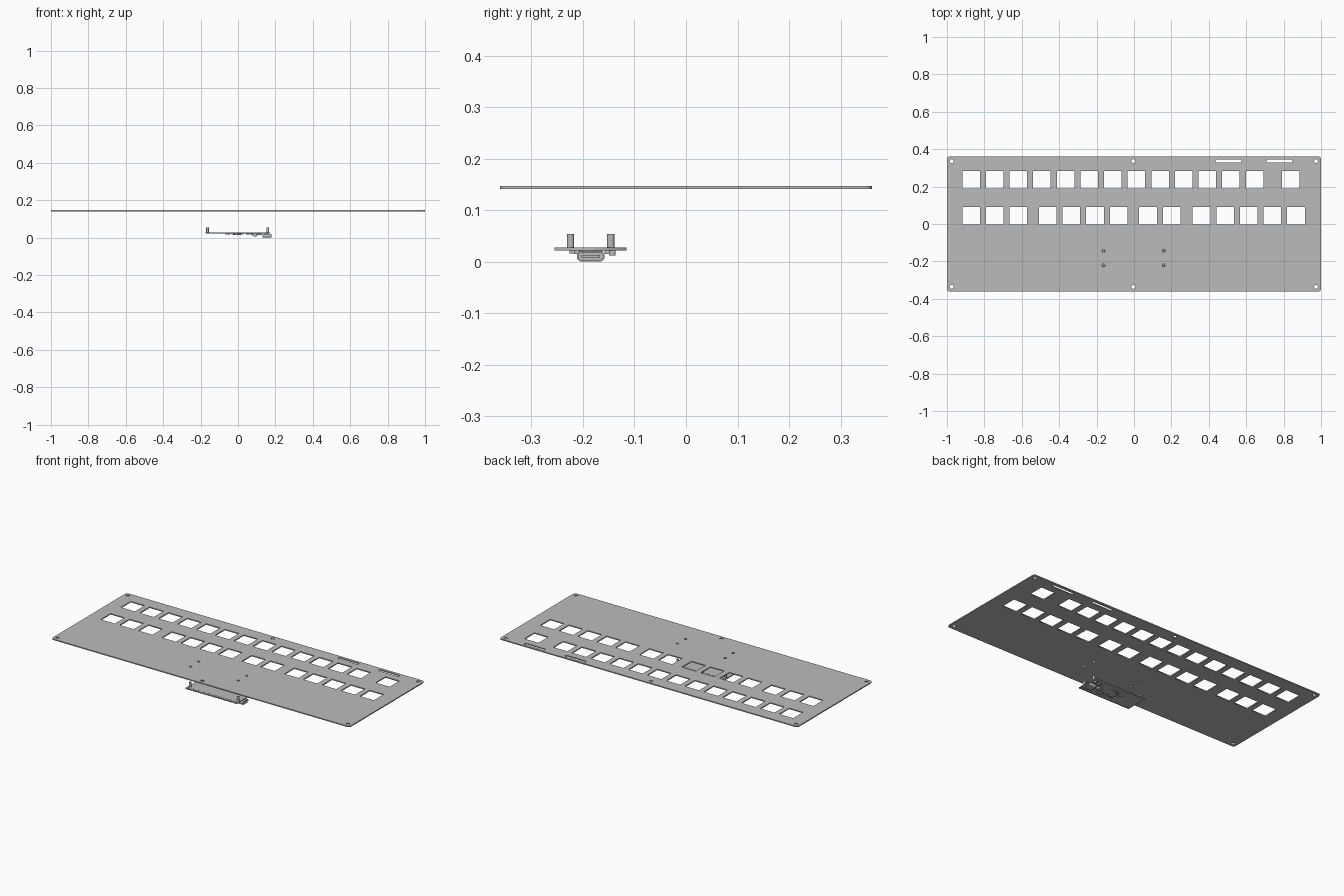
import bpy
from math import sin, cos, pi

if "Cube" in bpy.data.objects:
    bpy.data.objects.remove(bpy.data.objects["Cube"], do_unlink=True)

grey = bpy.data.materials.new("plain grey")
grey.use_nodes = True
grey.diffuse_color = (0.5, 0.5, 0.5, 1)
grey.node_tree.nodes["Principled BSDF"].inputs["Base Color"].default_value = (0.5, 0.5, 0.5, 1)


def arc(x, y, r, start, end, n):
    return [(x + r * cos(start + (end - start) * i / n),
             y + r * sin(start + (end - start) * i / n)) for i in range(n + 1)]


def circle(x, y, r, n=20):
    return arc(x, y, r, 0, 2 * pi, n)[:-1]


def rounded(x, y, w, h, r=0.0, n=6):
    """Outline of a rectangle with rounded corners, anticlockwise."""
    if r == 0:
        return [(x + sx * w / 2, y + sy * h / 2) for sx, sy in ((1, 1), (-1, 1), (-1, -1), (1, -1))]
    points = []
    for k, (sx, sy) in enumerate(((1, 1), (-1, 1), (-1, -1), (1, -1))):
        points += arc(x + sx * (w / 2 - r), y + sy * (h / 2 - r), r, k * pi / 2, (k + 1) * pi / 2, n)
    return points


def slab(name, outlines, low, high, rotation=(0, 0, 0), location=(0, 0, 0)):
    """Flat sheet from an outer outline followed by its holes."""
    curve = bpy.data.curves.new(name, "CURVE")
    curve.dimensions = "2D"
    curve.fill_mode = "BOTH"
    curve.extrude = (high - low) / 2
    for outline in outlines:
        spline = curve.splines.new("POLY")
        spline.points.add(len(outline) - 1)
        for point, (x, y) in zip(spline.points, outline):
            point.co = (x, y, 0, 1)
        spline.use_cyclic_u = True
    helper = bpy.data.objects.new(name + " outline", curve)
    bpy.context.scene.collection.objects.link(helper)
    bpy.context.view_layer.update()
    mesh = bpy.data.meshes.new_from_object(
        helper.evaluated_get(bpy.context.evaluated_depsgraph_get()))
    bpy.data.objects.remove(helper, do_unlink=True)
    for v in mesh.vertices:
        v.co.z += (low + high) / 2
    mesh.materials.clear()
    mesh.materials.append(grey)
    mesh.name = name
    obj = bpy.data.objects.new(name, mesh)
    obj.rotation_euler = rotation
    obj.location = location
    bpy.context.scene.collection.objects.link(obj)
    return obj


# Switch plate with key openings, screw holes and slots
pitch, key = 0.1263, 0.094
holes = [rounded(-0.871 + i * pitch, 0.237, key, key) for i in range(13)]
holes.append(rounded(0.837, 0.237, key, key))
for start, count in ((-0.871, 3), (-0.461, 4), (0.075, 2), (0.361, 5)):
    holes += [rounded(start + i * pitch, 0.044, key, key) for i in range(count)]
holes += [circle(x, y, 0.0105) for x in (-0.975, -0.003, 0.973) for y in (-0.336, 0.336)]
post_spots = [(x, y) for x in (-0.163, 0.159) for y in (-0.224, -0.146)]
holes += [circle(x, y + 0.003, 0.008) for x, y in post_spots]
holes += [rounded(x, 0.336, 0.138, 0.017, 0.008) for x in (0.505, 0.778)]
slab("switch_plate", [rounded(0, 0, 2, 0.722, 0.015)] + holes, 0.1408, 0.1472)

# Controller board with half-round notches along both long edges
cx, cy, length, width = -0.002, -0.185, 0.345, 0.14
pins = [cx + (i - 9.5) * 0.0168 for i in range(20)]
left, right = cx - length / 2, cx + length / 2
front, back = cy - width / 2, cy + width / 2
edge = [(left, front)]
for x in pins:
    edge += arc(x, front, 0.003, pi, 0, 6)
edge += [(right, front), (right, back)]
for x in reversed(pins):
    edge += arc(x, back, 0.003, 0, -pi, 6)
edge.append((left, back))
pin_holes = [circle(x, cy + s * 0.059, 0.0033, 10) for x in pins for s in (-1, 1)]
slab("controller_board", [edge] + pin_holes, 0.0212, 0.0272)

# Standoffs
for x, y in post_spots:
    slab("standoff", [circle(x, y, 0.007, 24), circle(x, y, 0.0035, 16)], 0.0272, 0.054)

# Socket: rounded shell, back wall and tongue, opening toward +x
turn = (pi / 2, 0, pi / 2)
spot = (0, cy, 0.0102)
slab("socket_shell", [rounded(0, 0, 0.054, 0.0204, 0.0095), rounded(0, 0, 0.048, 0.0145, 0.007)],
     0.131, 0.18, turn, spot)
slab("socket_back", [rounded(0, 0, 0.049, 0.0155, 0.0075)], 0.131, 0.142, turn, spot)
slab("socket_tongue", [rounded(0, 0, 0.036, 0.005)], 0.142, 0.175, turn, spot)

# Components on the underside: name, x, y offset, length, width, drop
parts = (("main_chip", -0.005, 0, 0.046, 0.046, 0.006),
         ("memory_chip", 0.06, -0.028, 0.034, 0.026, 0.005),
         ("crystal", -0.055, 0.01, 0.022, 0.017, 0.004),
         ("button_body", 0.09, 0.0, 0.028, 0.022, 0.009),
         ("regulator", 0.115, 0.035, 0.02, 0.016, 0.006),
         ("coil", 0.15, 0.042, 0.018, 0.013, 0.009),
         ("diode", 0.115, -0.026, 0.012, 0.01, 0.006))
for name, x, dy, l, w, drop in parts:
    slab(name, [rounded(x, cy + dy, l, w)], 0.0212 - drop, 0.0212)
slab("button_cap", [circle(0.09, cy, 0.008)], 0.007, 0.0125)

# Small passives around the main chip
for i in range(5):
    for s in (-1, 1):
        slab("capacitor", [rounded(-0.033 + i * 0.015, cy + s * 0.034, 0.006, 0.004)], 0.0175, 0.0212)
